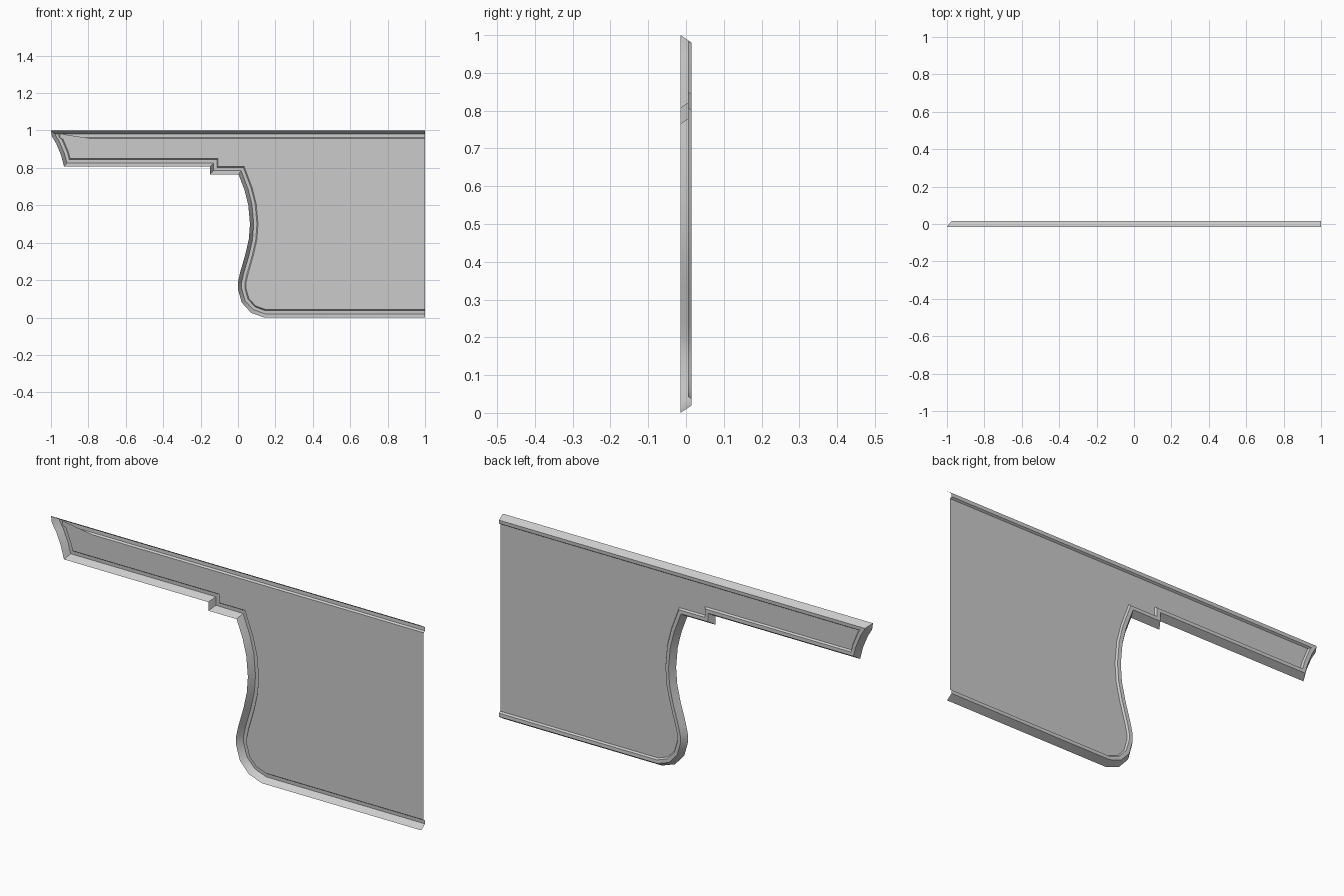
import bpy, bmesh
from mathutils import Vector

if "Cube" in bpy.data.objects:
    bpy.data.objects.remove(bpy.data.objects["Cube"])

# Outer edge of the panel as (x, z), open at the right-hand side
OUTLINE = [(1, 1), (-1, 1), (-0.995, 0.968), (-0.972, 0.93), (-0.947, 0.87), (-0.93, 0.807),
           (-0.15, 0.807), (-0.15, 0.765), (0.003, 0.765), (0.035, 0.68), (0.055, 0.6),
           (0.064, 0.5), (0.058, 0.42), (0.04, 0.34), (0.011, 0.24), (0, 0.19), (0, 0.15),
           (0.02, 0.08), (0.07, 0.025), (0.14, 0), (1, 0)]

# Cross-section of the rim as (inset from edge, y): flared skirt, ridge, step down to panel
RIM = [(0, -0.015), (0.02, 0.015), (0.037, 0.014), (0.043, 0.005)]


def inset(points, d):
    """Mitred inward offset of the open outline."""
    pts = [Vector(p) for p in points]
    dirs = [(b - a).normalized() for a, b in zip(pts, pts[1:])]
    normals = [Vector((-t.y, t.x)) for t in dirs]
    result = []
    for i, p in enumerate(pts):
        n0 = normals[max(i - 1, 0)]
        n1 = normals[min(i, len(normals) - 1)]
        result.append(p + (n0 + n1) * d / (1 + n0.dot(n1)))
    return result


bm = bmesh.new()
rows = [[bm.verts.new((p.x, y, p.y)) for p in inset(OUTLINE, d)] for d, y in RIM]

# Rim strips
for outer, inner in zip(rows, rows[1:]):
    for i in range(len(outer) - 1):
        bm.faces.new((outer[i], outer[i + 1], inner[i + 1], inner[i]))

# Recessed flat panel
panel = bm.faces.new(rows[-1])
bm.normal_update()
bmesh.ops.recalc_face_normals(bm, faces=bm.faces[:])
bm.normal_update()
if panel.normal.y < 0:
    bmesh.ops.reverse_faces(bm, faces=bm.faces[:])
bmesh.ops.triangulate(bm, faces=[panel])

mesh = bpy.data.meshes.new("rimmed_panel")
bm.to_mesh(mesh)
bm.free()
obj = bpy.data.objects.new("rimmed_panel", mesh)
bpy.context.collection.objects.link(obj)
bpy.context.view_layer.objects.active = obj
obj.select_set(True)
bpy.ops.object.shade_smooth_by_angle(angle=0.6)
